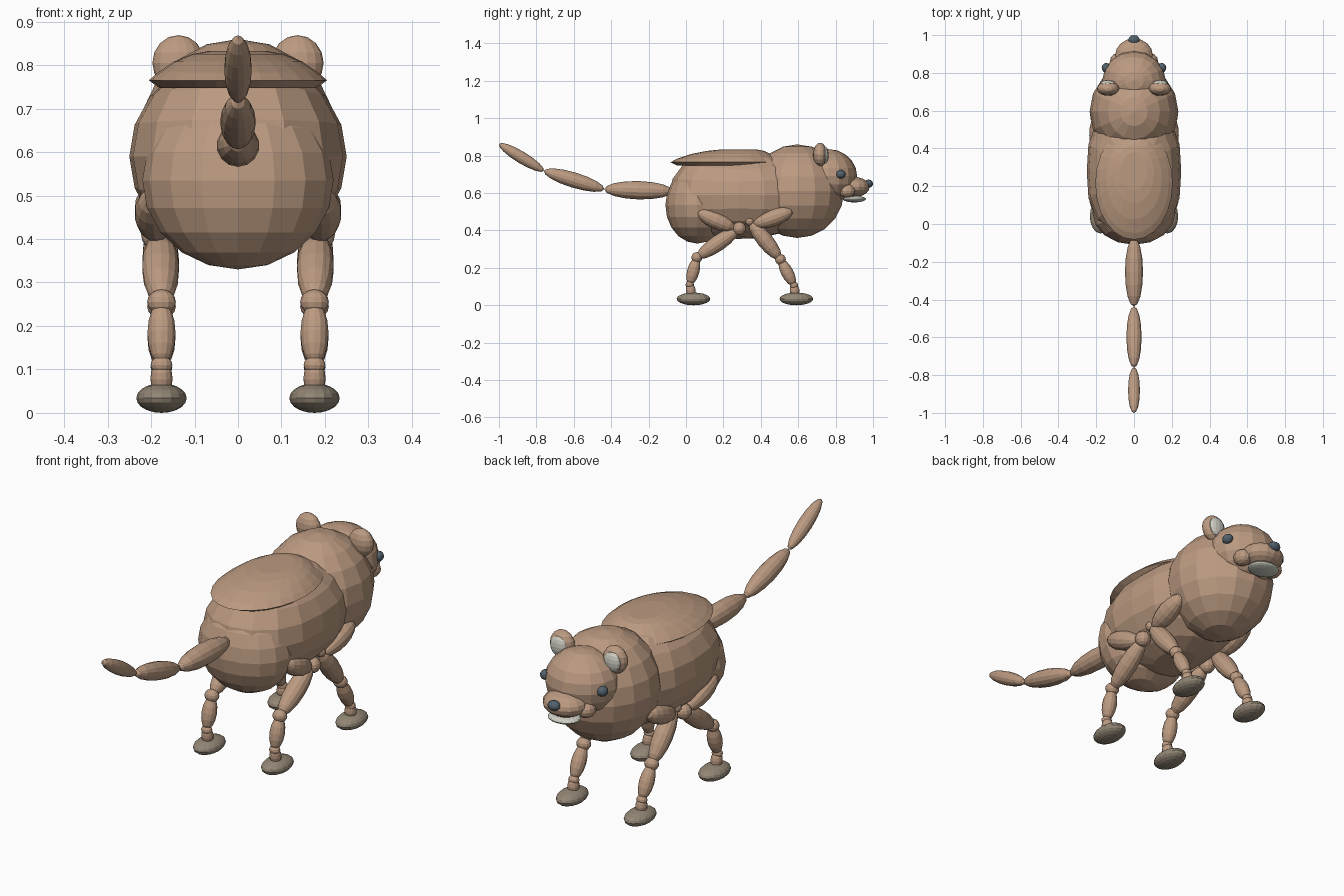
import bpy
import bmesh
from mathutils import Vector, Matrix
from math import sin, cos, pi

if "Cube" in bpy.data.objects:
    bpy.data.objects.remove(bpy.data.objects["Cube"])


def material(name, rgb):
    m = bpy.data.materials.new(name)
    m.diffuse_color = (*rgb, 1)
    m.use_nodes = True
    m.node_tree.nodes["Principled BSDF"].inputs["Base Color"].default_value = m.diffuse_color
    return m


FUR = material("tan_fur", (0.50, 0.325, 0.22))
PAW = material("grey_brown_paw", (0.29, 0.24, 0.18))
DARK = material("slate_dark", (0.085, 0.12, 0.15))
PALE = material("pale_cream", (0.62, 0.62, 0.55))


def finish(bm, name, mat):
    mesh = bpy.data.meshes.new(name)
    bmesh.ops.recalc_face_normals(bm, faces=bm.faces)
    bm.to_mesh(mesh)
    bm.free()
    mesh.materials.append(mat)
    ob = bpy.data.objects.new(name, mesh)
    bpy.context.collection.objects.link(ob)
    return ob


def blob(name, center, radii, mat=FUR, seg=16, rings=10, power=2, rot=None):
    """Faceted ellipsoid; a power above 2 makes it fuller along y."""
    bm = bmesh.new()
    bmesh.ops.create_uvsphere(bm, u_segments=seg, v_segments=rings, radius=1)
    if power != 2:
        for v in bm.verts:
            y = min(abs(v.co.y), 1)
            if y < 0.999:
                k = ((1 - y ** power) / (1 - y * y)) ** 0.5
                v.co.x *= k
                v.co.z *= k
    m = Matrix.Diagonal((*radii, 1))
    if rot is not None:
        m = rot.to_matrix().to_4x4() @ m
    bm.transform(Matrix.Translation(center) @ m)
    return finish(bm, name, mat)


def limb(name, a, b, r, mat=FUR):
    """Spindle stretched between two points."""
    a, b = Vector(a), Vector(b)
    d = b - a
    return blob(name, (a + b) / 2, (r, r, d.length / 2), mat, 14, 8,
                rot=d.to_track_quat('Z', 'Y'))


# Body masses
blob("trunk", (0, 0.28, 0.59), (0.25, 0.37, 0.235), power=2.8)
blob("rump", (0, 0.06, 0.535), (0.22, 0.17, 0.205))
blob("chest", (0, 0.595, 0.61), (0.235, 0.25, 0.25))

# Back shell: thin oval rim rising into a low stepped dome
bm = bmesh.new()
N = 24
profile = [(0.88, 0.747, 0.215), (1.0, 0.765, 0.215), (0.90, 0.783, 0.22),
           (0.72, 0.808, 0.24), (0.52, 0.825, 0.265), (0.34, 0.832, 0.28)]
loops = []
for s, z, yc in profile:
    loops.append([bm.verts.new((0.205 * s * cos(2 * pi * i / N),
                                yc + 0.298 * s * sin(2 * pi * i / N), z))
                  for i in range(N)])
for lo, hi in zip(loops, loops[1:]):
    for i in range(N):
        j = (i + 1) % N
        bm.faces.new((lo[i], lo[j], hi[j], hi[i]))
bm.faces.new(loops[0])
bm.faces.new(loops[-1])
finish(bm, "back_shell", FUR)

# Head
blob("head", (0, 0.76, 0.69), (0.168, 0.155, 0.145))
blob("muzzle", (0, 0.892, 0.632), (0.10, 0.09, 0.055))
blob("nose", (0, 0.975, 0.65), (0.03, 0.025, 0.022), DARK, 12, 8)
blob("mouth", (0, 0.90, 0.568), (0.075, 0.062, 0.018), PALE)

# Tail of three spindles
tail = [(0, -0.07, 0.61), (0, -0.437, 0.62), (0, -0.76, 0.718), (0, -1, 0.863)]
for i, r in enumerate((0.049, 0.041, 0.032)):
    limb(f"tail_{i + 1}", tail[i], tail[i + 1], r)

# Paired parts
for side, s in (("right", 1), ("left", -1)):
    blob(f"ear_{side}", (s * 0.137, 0.717, 0.805), (0.06, 0.038, 0.064), seg=16, rings=8)
    blob(f"inner_ear_{side}", (s * 0.140, 0.742, 0.803), (0.042, 0.02, 0.046), PALE, 14, 8)
    blob(f"eye_{side}", (s * 0.147, 0.827, 0.70), (0.024, 0.026, 0.023), DARK, 12, 8)
    blob(f"cheek_{side}", (s * 0.088, 0.86, 0.612), (0.04, 0.044, 0.037), seg=12, rings=8)

    # Legs as (y, z) joints: haunch start and end, elbow, knee, ankle, foot
    legs = {
        "fore": ((0.57, 0.505), (0.36, 0.43), (0.34, 0.45), (0.505, 0.245),
                 (0.578, 0.105), 0.59, 0.024),
        "hind": ((0.06, 0.50), (0.26, 0.41), (0.285, 0.41), (0.058, 0.255),
                 (0.02, 0.11), 0.04, 0.036),
    }
    for name, (h0, h1, elbow, knee, ankle, foot_y, er) in legs.items():
        tag = f"{name}_{side}"
        x = s * 0.176
        limb(f"haunch_{tag}", (s * 0.197, *h0), (s * 0.187, *h1), 0.046)
        blob(f"elbow_{tag}", (s * 0.187, *elbow), (er, er, er), seg=12, rings=8)
        limb(f"upper_leg_{tag}", (s * 0.18, *elbow), (x, *knee), 0.043)
        blob(f"knee_{tag}", (x, *knee), (0.033, 0.029, 0.029), seg=12, rings=8)
        limb(f"lower_leg_{tag}", (x, *knee), (x, *ankle), 0.033)
        blob(f"ankle_{tag}", (x, *ankle), (0.025, 0.022, 0.021), seg=12, rings=8)
        limb(f"pastern_{tag}", (x, ankle[0], ankle[1] + 0.01),
             (x, (ankle[0] + foot_y) / 2, 0.04), 0.026)
        blob(f"foot_{tag}", (x, foot_y, 0.034), (0.058, 0.09, 0.034), PAW)
